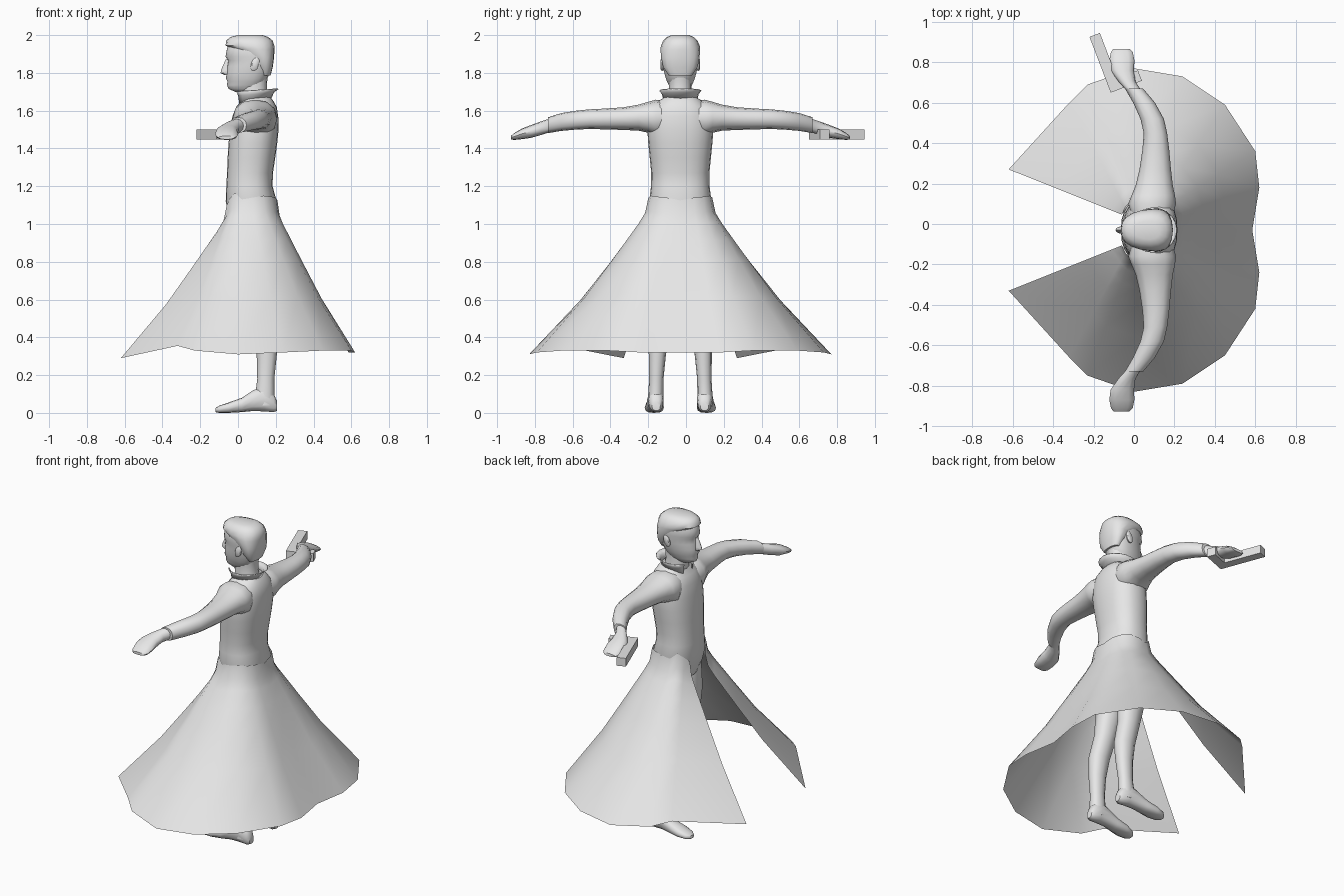
import bpy, bmesh, math
from mathutils import Vector

MID = -0.03  # side-to-side centre of the body, which faces -x
grey = bpy.data.materials.new("light grey")
grey.diffuse_color = (0.8, 0.8, 0.8, 1)


def spow(v, p):
    return math.copysign(abs(v) ** p, v)


def finish(name, bm, closed=True):
    if closed:
        bmesh.ops.recalc_face_normals(bm, faces=bm.faces)
    me = bpy.data.meshes.new(name)
    bm.to_mesh(me)
    bm.free()
    me.materials.append(grey)
    ob = bpy.data.objects.new(name, me)
    bpy.context.collection.objects.link(ob)
    return ob


def grid(name, rows, cyclic, caps):
    """Skin rows of points with quads."""
    bm = bmesh.new()
    vs = [[bm.verts.new(p) for p in r] for r in rows]
    n = len(rows[0])
    for a, b in zip(vs, vs[1:]):
        for i in range(n if cyclic else n - 1):
            j = (i + 1) % n
            bm.faces.new((a[i], a[j], b[j], b[i]))
    if caps:
        bm.faces.new(vs[0])
        bm.faces.new(vs[-1])
    return finish(name, bm)


def ring(c, u, v, n=16, p=0.9, taper=0.0):
    """Rounded outline around c; taper narrows the -u end."""
    pts = []
    for i in range(n):
        a = 2 * math.pi * i / n
        cu, sv = spow(math.cos(a), p), spow(math.sin(a), p)
        pts.append(Vector(c) + Vector(u) * cu + Vector(v) * sv * (1 + taper * cu))
    return pts


def upright(name, rows, n=16, p=0.9, taper=0.0):
    """Loft from rows of (z, front x, back x, half width)."""
    return grid(name, [ring(((f + b) / 2, MID, z), ((b - f) / 2, 0, 0), (0, w, 0), n, p, taper)
                       for z, f, b, w in rows], True, True)


# Torso with fitted jacket
upright("torso", [(0.97, -0.02, 0.17, 0.12), (1.05, -0.05, 0.19, 0.15), (1.12, -0.065, 0.205, 0.165),
                  (1.2, -0.062, 0.183, 0.155), (1.27, -0.058, 0.185, 0.154), (1.35, -0.055, 0.197, 0.162),
                  (1.43, -0.05, 0.208, 0.17), (1.5, -0.042, 0.215, 0.175), (1.57, -0.03, 0.213, 0.168),
                  (1.62, -0.01, 0.205, 0.145), (1.655, 0.02, 0.185, 0.11), (1.68, 0.03, 0.165, 0.07)],
        n=24, p=0.85)

# Open coat skirt: half hem from the front opening to the middle of the back
hem = [(-0.62, 0.27, 0.29), (-0.32, 0.60, 0.355), (-0.23, 0.69, 0.33), (0, 0.77, 0.31), (0.24, 0.73, 0.32),
       (0.45, 0.59, 0.33), (0.60, 0.36, 0.33), (0.62, 0.18, 0.32), (0.585, MID, 0.32)]
angles = [157, 142, 125, 107, 88, 66, 44, 22, 0]
waist_z = [1.10, 1.135, 1.165, 1.13, 1.14, 1.15, 1.145, 1.14, 1.125]
half = []
for h, a, wz in zip(hem, angles, waist_z):
    a = math.radians(a)
    w = Vector((0.07 + 0.139 * spow(math.cos(a), 0.85), MID + 0.169 * spow(math.sin(a), 0.85), wz))
    if h[1] == MID:
        w.y = MID
    half.append((w, Vector(h)))


def flip(v):
    return Vector((v.x, 2 * MID - v.y, v.z))


columns = half + [(flip(w), flip(h)) for w, h in reversed(half[:-1])]
rows = []
for s, f in [(0, 0), (0.1, 0.03), (0.17, 0.09), (0.28, 0.2), (0.41, 0.33), (0.65, 0.575), (1, 1)]:
    rows.append([(w.x + (h.x - w.x) * f, w.y + (h.y - w.y) * f, w.z + (h.z - w.z) * s) for w, h in columns])
grid("coat_skirt", rows, False, False)

# Neck and head
upright("neck", [(1.62, 0.02, 0.17, 0.07), (1.70, 0.01, 0.152, 0.06), (1.76, 0.02, 0.155, 0.06),
                 (1.82, 0.03, 0.165, 0.065)])
upright("head", [(1.70, -0.015, 0.09, 0.035), (1.715, -0.05, 0.11, 0.048), (1.735, -0.058, 0.13, 0.06),
                 (1.755, -0.056, 0.145, 0.069), (1.77, -0.064, 0.155, 0.075), (1.80, -0.06, 0.168, 0.083),
                 (1.835, -0.058, 0.178, 0.09), (1.865, -0.052, 0.183, 0.093), (1.885, -0.066, 0.185, 0.095),
                 (1.92, -0.06, 0.186, 0.096), (1.96, -0.05, 0.18, 0.088), (1.985, -0.03, 0.15, 0.06)],
        n=20, taper=0.2)
upright("hair", [(1.785, 0.105, 0.172, 0.06), (1.83, 0.085, 0.184, 0.09), (1.88, 0.045, 0.191, 0.1),
                 (1.925, -0.03, 0.193, 0.104), (1.945, -0.066, 0.192, 0.101), (1.972, -0.062, 0.183, 0.089),
                 (1.99, -0.04, 0.16, 0.07), (2.0, 0.0, 0.13, 0.045)], n=18, p=0.85, taper=0.12)
upright("nose", [(1.79, -0.075, -0.045, 0.014), (1.80, -0.092, -0.045, 0.018), (1.815, -0.09, -0.045, 0.016),
                 (1.87, -0.066, -0.045, 0.008)], n=8, taper=0.3)

# Stand-up collar, open at the throat
low, high = [], []
for i in range(17):
    a = math.radians(-150 + 300 * i / 16)
    c, s = math.cos(a), math.sin(a)
    low.append((0.085 + 0.085 * c, MID + 0.082 * s, 1.65 + 0.015 * c))
    high.append((0.095 + 0.115 * c, MID + 0.107 * s, 1.71 + 0.008 * c))
mid = [tuple((p * 0.6 + q * 0.4) if k < 2 else (p + q * 2) / 3 for k, (p, q) in enumerate(zip(l, h)))
       for l, h in zip(low, high)]
collar = grid("collar", [low, mid, high], False, False)
thick = collar.modifiers.new("thickness", "SOLIDIFY")
thick.thickness = 0.006

# Arm rows: distance from the middle, x, half depth, z, half height
arm = [(0.07, 0.09, 0.10, 1.56, 0.09), (0.13, 0.09, 0.118, 1.56, 0.098), (0.17, 0.095, 0.108, 1.565, 0.082),
       (0.22, 0.10, 0.092, 1.563, 0.069), (0.30, 0.105, 0.078, 1.558, 0.06), (0.40, 0.108, 0.066, 1.556, 0.055),
       (0.48, 0.106, 0.058, 1.555, 0.052), (0.55, 0.09, 0.058, 1.55, 0.05), (0.63, 0.05, 0.054, 1.54, 0.047),
       (0.70, 0.0, 0.045, 1.523, 0.042)]
hand = [(0.69, 0.0, 0.036, 1.523, 0.036), (0.735, -0.035, 0.042, 1.508, 0.036), (0.79, -0.058, 0.058, 1.49, 0.034),
        (0.84, -0.06, 0.062, 1.477, 0.028), (0.88, -0.06, 0.054, 1.463, 0.018), (0.897, -0.062, 0.04, 1.457, 0.009)]
# Leg rows: z, x, half depth, distance from the middle, half width
leg = [(1.03, 0.07, 0.09, 0.075, 0.07), (0.85, 0.075, 0.092, 0.088, 0.08), (0.7, 0.085, 0.08, 0.098, 0.07),
       (0.58, 0.105, 0.068, 0.106, 0.058), (0.42, 0.145, 0.064, 0.115, 0.054), (0.3, 0.152, 0.053, 0.122, 0.045),
       (0.18, 0.147, 0.045, 0.127, 0.038), (0.1, 0.142, 0.05, 0.13, 0.04), (0.04, 0.14, 0.055, 0.13, 0.04)]
# Foot rows: x, distance from the middle, half width, bottom, top
foot = [(0.207, 0.128, 0.022, 0.012, 0.06), (0.19, 0.128, 0.036, 0.004, 0.1), (0.14, 0.13, 0.042, 0.008, 0.14),
        (0.08, 0.132, 0.042, 0.01, 0.12), (0.02, 0.135, 0.046, 0.004, 0.08), (-0.05, 0.138, 0.051, 0, 0.055),
        (-0.1, 0.14, 0.04, 0, 0.038), (-0.12, 0.14, 0.02, 0.004, 0.025)]

for side, s in (("left", -1), ("right", 1)):
    for part, table in (("arm", arm), ("hand", hand)):
        grid(f"{side}_{part}", [ring((x, MID + s * d, z), (hx, 0, 0), (0, 0, hz), 12)
                                for d, x, hx, z, hz in table], True, True)
    grid(f"{side}_leg", [ring((x, MID + s * d, z), (hx, 0, 0), (0, hy, 0), 12)
                         for z, x, hx, d, hy in leg], True, True)
    grid(f"{side}_foot", [ring((x, MID + s * d, (b + t) / 2), (0, hy, 0), (0, 0, (t - b) / 2), 12, 0.8)
                          for x, d, hy, b, t in foot], True, True)
    # Ear set flat against the side of the head
    grid(f"{side}_ear", [ring((0.09, MID + s * d, 1.845), (k * 0.022, 0, 0), (k * 0.008, 0, k * 0.036), 10)
                         for d, k in ((0.075, 0.8), (0.098, 1), (0.104, 0.75))], True, True)

# L-shaped block held flat in one hand
along = Vector((-0.357, 0.934, 0))
across = Vector((0.934, 0.357, 0))
corner = Vector((-0.115, 0.65, 1.447))
outline = [(0, 0), (0.165, 0), (0.165, 0.055), (0.055, 0.055), (0.055, 0.295), (0, 0.295)]
bm = bmesh.new()
face = bm.faces.new([bm.verts.new(corner + across * a + along * b) for a, b in outline])
up = bmesh.ops.extrude_face_region(bm, geom=[face])["geom"]
bmesh.ops.translate(bm, vec=(0, 0, 0.053), verts=[g for g in up if isinstance(g, bmesh.types.BMVert)])
finish("held_block", bm)

# Smooth shading with crisp edges
bpy.ops.object.select_all(action="SELECT")
bpy.context.view_layer.objects.active = bpy.data.objects["torso"]
bpy.ops.object.shade_smooth_by_angle(angle=math.radians(45))
